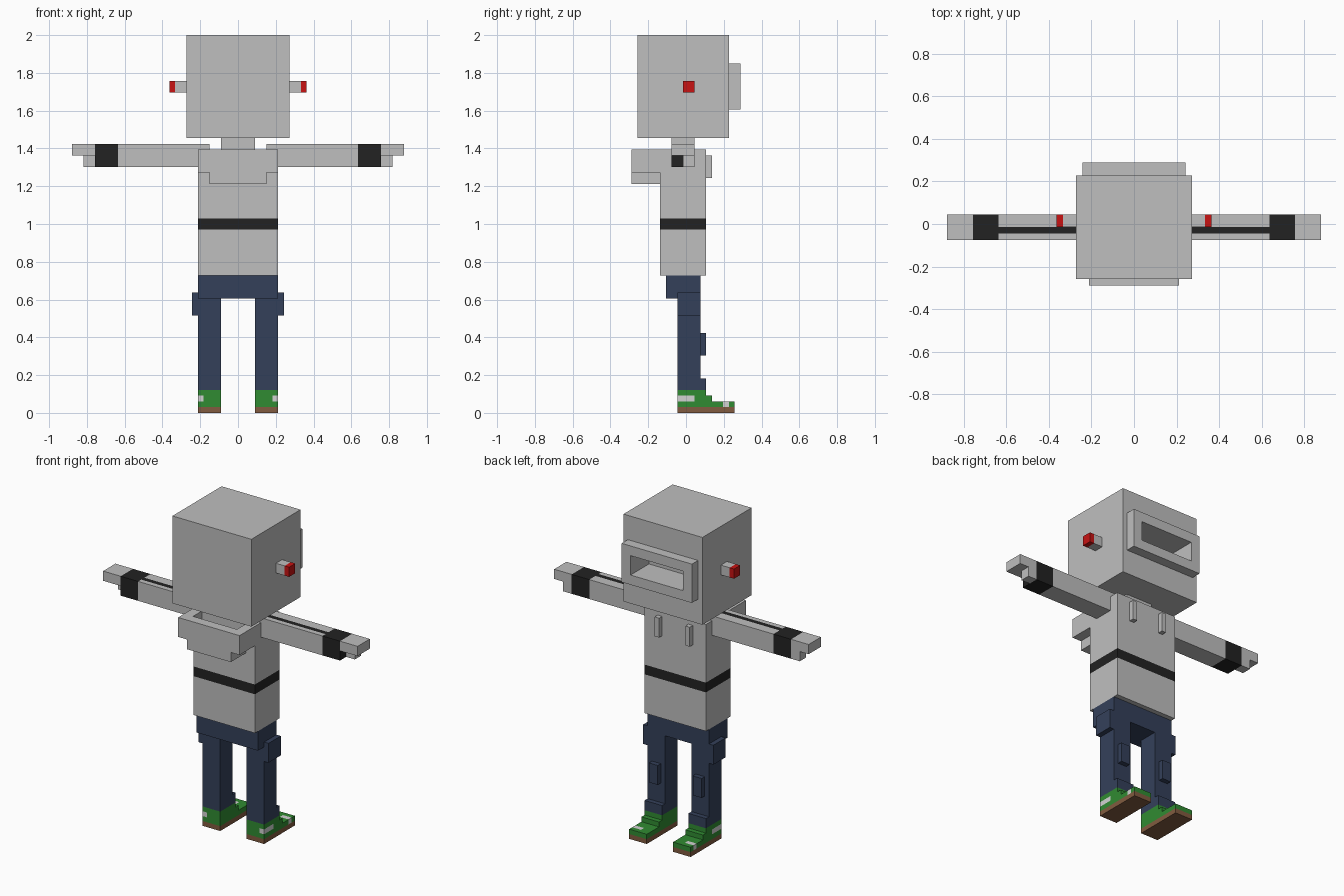
import bpy, bmesh
from mathutils import Vector

if "Cube" in bpy.data.objects:
    bpy.data.objects.remove(bpy.data.objects["Cube"])

U = 2 / 66      # one block unit; the figure is 66 units tall
Y0 = 9.5        # depth offset: y is counted from the rearmost block


def material(name, rgb):
    m = bpy.data.materials.new(name)
    m.diffuse_color = (*rgb, 1)
    m.use_nodes = True
    m.node_tree.nodes["Principled BSDF"].inputs["Base Color"].default_value = m.diffuse_color
    return m


GREY = material("light grey", (0.52, 0.52, 0.52))
BLACK = material("black", (0.016, 0.016, 0.016))
RED = material("red", (0.58, 0.006, 0.006))
NAVY = material("navy denim", (0.034, 0.051, 0.102))
GREEN = material("green", (0.03, 0.26, 0.032))
BROWN = material("brown sole", (0.22, 0.105, 0.05))
WHITE = material("off white", (0.65, 0.65, 0.65))


def prism(name, pts, axis, lo, hi, mats, side=1, cuts=(), rule=None):
    """Extrude a profile along an axis; cut it at planes and paint faces by rule."""
    bm = bmesh.new()

    def place(p, d):
        c = list(p)
        c.insert(axis, d)
        return Vector((c[0] * side, c[1], c[2]))

    a = [bm.verts.new(place(p, lo)) for p in pts]
    b = [bm.verts.new(place(p, hi)) for p in pts]
    bm.faces.new(a)
    bm.faces.new(b)
    for i in range(len(pts)):
        j = (i + 1) % len(pts)
        bm.faces.new((a[i], a[j], b[j], b[i]))
    for ax, d in cuts:
        no = Vector((0, 0, 0))
        no[ax] = 1
        co = no * (d * side if ax == 0 else d)
        bmesh.ops.bisect_plane(bm, geom=bm.verts[:] + bm.edges[:] + bm.faces[:],
                               dist=1e-4, plane_co=co, plane_no=no)
    bmesh.ops.recalc_face_normals(bm, faces=bm.faces[:])
    bm.normal_update()
    if rule:
        for f in bm.faces:
            c = f.calc_center_median()
            f.material_index = rule(abs(c.x), c.y, c.z, f.normal)
    for v in bm.verts:
        v.co = Vector((v.co.x, v.co.y - Y0, v.co.z)) * U
    me = bpy.data.meshes.new(name)
    bm.to_mesh(me)
    bm.free()
    for m in mats:
        me.materials.append(m)
    ob = bpy.data.objects.new(name, me)
    bpy.context.collection.objects.link(ob)
    return ob


def box(name, x, y, z, mats, side=1, cuts=(), rule=None):
    pts = [(x[0], y[0]), (x[1], y[0]), (x[1], y[1]), (x[0], y[1])]
    return prism(name, pts, 2, z[0], z[1], mats, side, cuts, rule)


# Head and raised visor, with a deep slot cut through both
head = box("head", (-9, 9), (1, 17), (48, 66), [GREY])
visor = box("visor", (-8, 8), (17, 19), (53, 61), [GREY])
cutter = box("slot_cutter", (-6, 6), (13, 20), (55, 59), [GREY])
cutter.hide_render = True
for ob in (head, visor):
    mod = ob.modifiers.new("slot", 'BOOLEAN')
    mod.operation = 'DIFFERENCE'
    mod.solver = 'EXACT'
    mod.object = cutter
    bpy.context.view_layer.objects.active = ob
    bpy.ops.object.modifier_apply(modifier=mod.name)
bpy.data.objects.remove(cutter)

# Neck and torso with a dark band
box("neck", (-3, 3), (7, 11), (46, 48), [GREY])
box("torso", (-7, 7), (5, 13), (24, 46), [GREY, BLACK], cuts=[(2, 32), (2, 34)],
    rule=lambda x, y, z, n: int(32 < z < 34))

# Folded hood: open rim over a narrower base
rim = [(-7, 0), (7, 0), (7, 5), (5, 5), (5, 2), (-5, 2), (-5, 5), (-7, 5)]
prism("hood_rim", rim, 2, 42, 46, [GREY])
box("hood_base", (-5, 5), (0, 5), (40, 42), [GREY])

box("hips", (-7, 7), (6, 12), (20, 24), [NAVY])


def sleeve_rule(x, y, z, n):
    return int(x > 21 or (n.z > 0.5 and 8 < y < 9))


def shoe_rule(x, y, z, n):
    if z < 1:
        return 1
    heel_mark = x > 6 and y < 11 and 2 < z < 3
    toe_mark = x > 5 and 16 < y < 17 and 1 < z <= 2
    return 2 if heel_mark or toe_mark else 0


shoe = [(8, 0), (18, 0), (18, 2), (14, 2), (14, 3), (13, 3), (13, 4), (8, 4)]
shoe_cuts = [(2, 1), (2, 2), (2, 3), (1, 11), (1, 16), (1, 17), (0, 5), (0, 6)]

for side, tag in ((1, "right"), (-1, "left")):
    # Ear piece with red tip
    box(f"ear_stem_{tag}", (9, 11), (9, 11), (56, 58), [GREY], side)
    box(f"ear_tip_{tag}", (11, 12), (9, 11), (56, 58), [RED], side)
    # Hood drawstring
    box(f"drawstring_{tag}", (3, 4), (13, 14), (41, 45), [GREY], side)
    # Sleeve with top stripe and dark cuff, then hand and thumb
    box(f"sleeve_{tag}", (5, 25), (7, 11), (43, 47), [GREY, BLACK], side,
        [(0, 21), (1, 8), (1, 9)], sleeve_rule)
    box(f"hand_{tag}", (25, 29), (7, 11), (45, 47), [GREY], side)
    box(f"thumb_{tag}", (25, 27), (9, 11), (43, 45), [GREY], side)
    # Trouser leg with side pocket, knee patch and front hem
    box(f"leg_{tag}", (3, 7), (8, 12), (4, 20), [NAVY], side)
    box(f"pocket_{tag}", (7, 8), (8, 12), (17, 21), [NAVY], side)
    box(f"knee_patch_{tag}", (4, 6), (12, 13), (10, 14), [NAVY], side)
    box(f"hem_{tag}", (3, 7), (12, 13), (4, 6), [NAVY], side)
    # Stepped shoe with sole and pale marks
    prism(f"shoe_{tag}", shoe, 0, 3, 7, [GREEN, BROWN, WHITE], side, shoe_cuts, shoe_rule)
